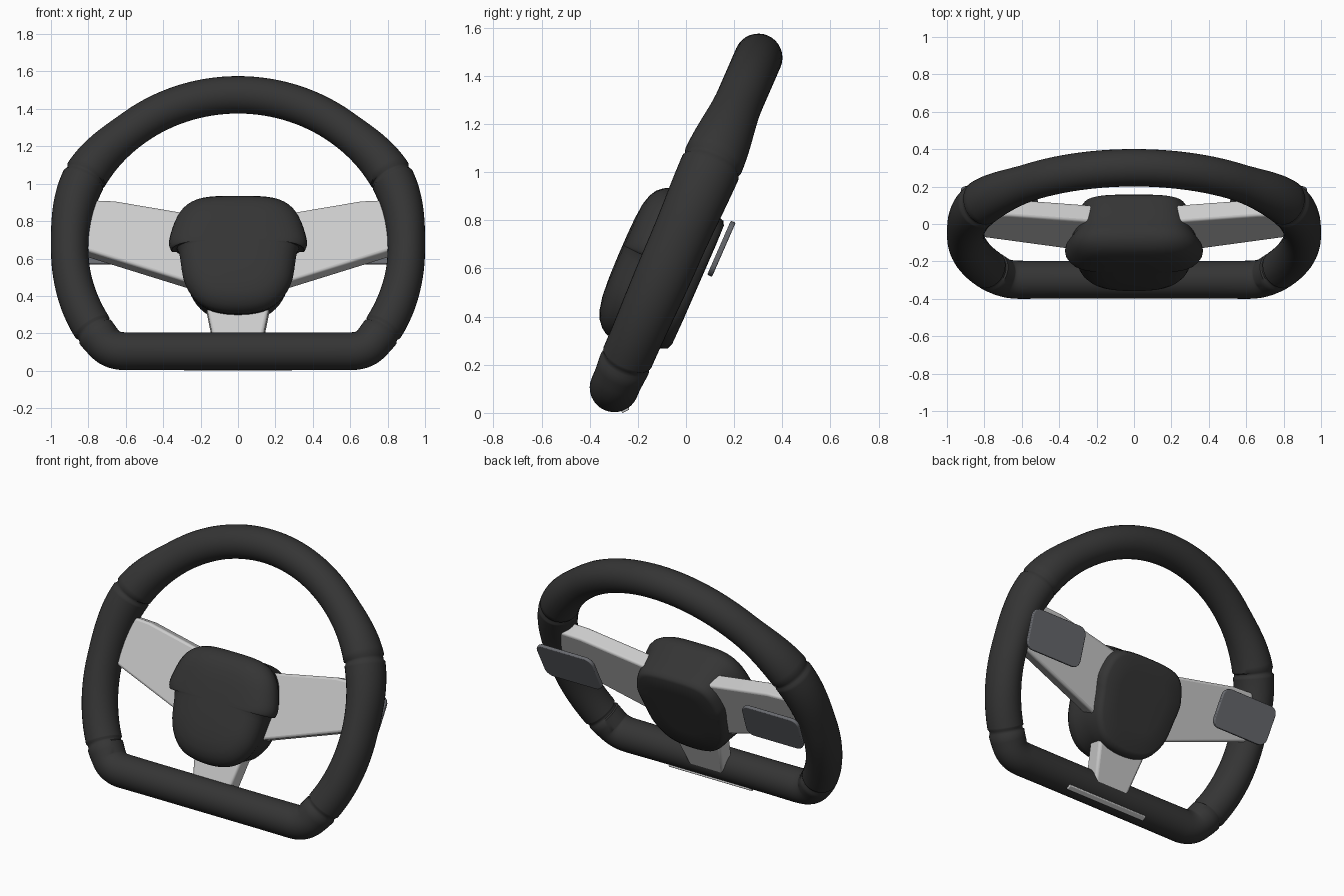
import bpy, bmesh, math
from mathutils import Matrix, Vector

if "Cube" in bpy.data.objects:
    bpy.data.objects.remove(bpy.data.objects["Cube"])

# Wheel plane: local x = right, y = up the wheel, z = towards the driver
TILT = math.radians(23.6)
S, C = math.sin(TILT), math.cos(TILT)
FRAME = Matrix(((1, 0, 0, 0), (0, S, -C, 0), (0, C, S, 0.787), (0, 0, 0, 1)))


def material(name, color):
    m = bpy.data.materials.new(name)
    m.diffuse_color = (*color, 1)
    m.use_nodes = True
    m.node_tree.nodes["Principled BSDF"].inputs["Base Color"].default_value = m.diffuse_color
    return m


DARK = material("dark_leather", (0.035, 0.035, 0.035))
PADDLE = material("paddle_grey", (0.14, 0.145, 0.16))


def finish(name, bm, mat=None, bevel=0, angle=35):
    bmesh.ops.recalc_face_normals(bm, faces=bm.faces)
    me = bpy.data.meshes.new(name)
    bm.to_mesh(me)
    bm.free()
    me.transform(FRAME)
    ob = bpy.data.objects.new(name, me)
    bpy.context.collection.objects.link(ob)
    if mat:
        me.materials.append(mat)
    if bevel:
        b = ob.modifiers.new("bevel", 'BEVEL')
        b.width, b.segments, b.limit_method = bevel, 3, 'ANGLE'
    bpy.ops.object.select_all(action='DESELECT')
    ob.select_set(True)
    bpy.context.view_layer.objects.active = ob
    bpy.ops.object.shade_smooth_by_angle(angle=math.radians(angle))
    return ob


def loft(bm, rings, closed=False):
    vs = [[bm.verts.new(p) for p in r] for r in rings]
    n = len(vs[0])
    for i in range(len(vs) if closed else len(vs) - 1):
        a, b = vs[i], vs[(i + 1) % len(vs)]
        for j in range(n):
            k = (j + 1) % n
            bm.faces.new((a[j], a[k], b[k], b[j]))
    if not closed:
        bm.faces.new(vs[0])
        bm.faces.new(vs[-1])


def plate(name, pts, n0, n1, mat=None, bevel=0.012):
    bm = bmesh.new()
    loft(bm, [[(x, y, n) for x, y in pts] for n in (n0, n1)])
    return finish(name, bm, mat, bevel)


def keyed(t, keys):
    for (t0, *a), (t1, *b) in zip(keys, keys[1:]):
        if t >= t1:
            f = (t - t1) / (t0 - t1)
            f = f * f * (3 - 2 * f)
            return [q + (p - q) * f for p, q in zip(a, b)]
    return keys[-1][1:]


# Rim: angle -> path radius, in-plane radius, depth radius
KEYS = [(90, .9, .1, .1), (52, .9, .1, .1), (27, .92, .117, .127),
        (0, .9, .1, .117), (-31, .903, .106, .108), (-42, .9, .1, .1)]
SEAMS = (27, -31.5)
angles = [90 - 2.5 * i for i in range(52)]
angles = [a for a in angles if a > -38 and all(abs(a - s) > 1.4 for s in SEAMS)]
angles += [s + d for s in SEAMS for d in (-1.1, -.5, 0, .5, 1.1)] + [-38]
half = []
for a in sorted(angles, reverse=True):
    R, rp, rn = keyed(a, KEYS)
    if any(abs(a - s) < .8 for s in SEAMS):
        rp, rn = rp - .008, rn - .008
    t = math.radians(a)
    half.append((R * math.cos(t), -.149 + R * math.sin(t), rp, rn))
p0, p1, p2 = Vector(half[-1][:2]), Vector((.672, -.745)), Vector((.60, -.745))
for i in range(1, 9):
    f = i / 8
    p = p0 * (1 - f) ** 2 + p1 * 2 * f * (1 - f) + p2 * f * f
    half.append((p.x, p.y, .101, .102))
half += [(x, -.745, .1, .1) for x in (.4, .2, 0)]
path = half + [(-x, y, a, b) for x, y, a, b in half[-2:0:-1]]
rings = []
for i, (x, y, rp, rn) in enumerate(path):
    q, r = path[i - 1], path[(i + 1) % len(path)]
    tan = Vector((r[0] - q[0], r[1] - q[1])).normalized()
    side = Vector((-tan.y, tan.x))
    rings.append([(x + side.x * rp * math.cos(k), y + side.y * rp * math.cos(k), rn * math.sin(k))
                  for k in (math.tau * j / 32 for j in range(32))])
bm = bmesh.new()
loft(bm, rings, closed=True)
finish("rim", bm, DARK, angle=50)

# Hub: shouldered front outline blending to a plain back outline
FRONT = [(0, .113), (.2, .10), (.31, .025), (.365, -.12), (.36, -.19),
         (.318, -.20), (.28, -.4), (.175, -.525), (0, -.56)]
BACK = [(0, .113), (.2, .10), (.29, .04), (.33, -.08), (.33, -.15),
        (.32, -.21), (.28, -.4), (.175, -.525), (0, -.56)]


def smooth_outline(half_pts):
    pts = [Vector(p) for p in half_pts + [(-x, y) for x, y in half_pts[-2:0:-1]]]
    out, n = [], len(pts)
    for i in range(n):
        a, b, c, d = (pts[(i + k) % n] for k in (-1, 0, 1, 2))
        for s in range(5):
            t = s / 5
            out.append(.5 * (2 * b + (c - a) * t + (2 * a - 5 * b + 4 * c - d) * t * t
                             + (3 * b - a - 3 * c + d) * t ** 3))
    return out


fo, bo = smooth_outline(FRONT), smooth_outline(BACK)
rings = []
for n, s, blend in [(-.15, .5, 0), (-.148, .8, 0), (-.138, .86, 0), (-.11, .89, 0), (-.03, .92, .2),
                    (.03, .95, .6), (.06, .985, 1), (.09, 1, 1), (.12, .985, 1), (.145, .94, 1),
                    (.168, .87, 1), (.185, .77, 1), (.197, .62, 1), (.203, .4, 1), (.205, .15, 1)]:
    rings.append([(p.x * s, -.18 + (p.y + .18) * s, n)
                  for p in (b.lerp(f, blend) for b, f in zip(bo, fo))])
bm = bmesh.new()
loft(bm, rings)
finish("hub", bm, DARK, angle=45)


def rounded(x0, x1, y0, y1, r, skew):
    pts = []
    for cx, cy, a0 in ((x1 - r, y1 - r, 0), (x0 + r, y1 - r, 90), (x0 + r, y0 + r, 180), (x1 - r, y0 + r, 270)):
        for k in range(7):
            a = math.radians(a0 + 15 * k)
            x, y = cx + r * math.cos(a), cy + r * math.sin(a)
            pts.append((x + skew * (y - y0), y))
    return pts


# Side spokes and shift paddles, mirrored
SPOKE = [(.2, .045), (.66, .13), (.88, .14), (.88, -.14), (.81, -.16), (.22, -.36)]
PAD = rounded(.51, .91, -.16, .085, .05, .08)
for label, m in (("right", 1), ("left", -1)):
    plate(label + "_spoke", [(m * x, y) for x, y in SPOKE], -.09, .01, bevel=.015)
    plate(label + "_paddle", [(m * x, y) for x, y in PAD], -.188, -.166, PADDLE, .005)

# Lower spoke
plate("lower_spoke", [(-.18, -.42), (.18, -.42), (.12, -.74), (-.12, -.74)], -.095, .01, bevel=.018)

# Trim strip under the flat of the rim
bm = bmesh.new()
bmesh.ops.create_cube(bm, size=1)
bmesh.ops.scale(bm, vec=(.58, .016, .034), verts=bm.verts)
bmesh.ops.rotate(bm, matrix=Matrix.Rotation(math.radians(50), 3, 'X'), verts=bm.verts)
bmesh.ops.translate(bm, vec=(0, -.745 - .065, -.078), verts=bm.verts)
finish("trim_strip", bm, bevel=.005)
